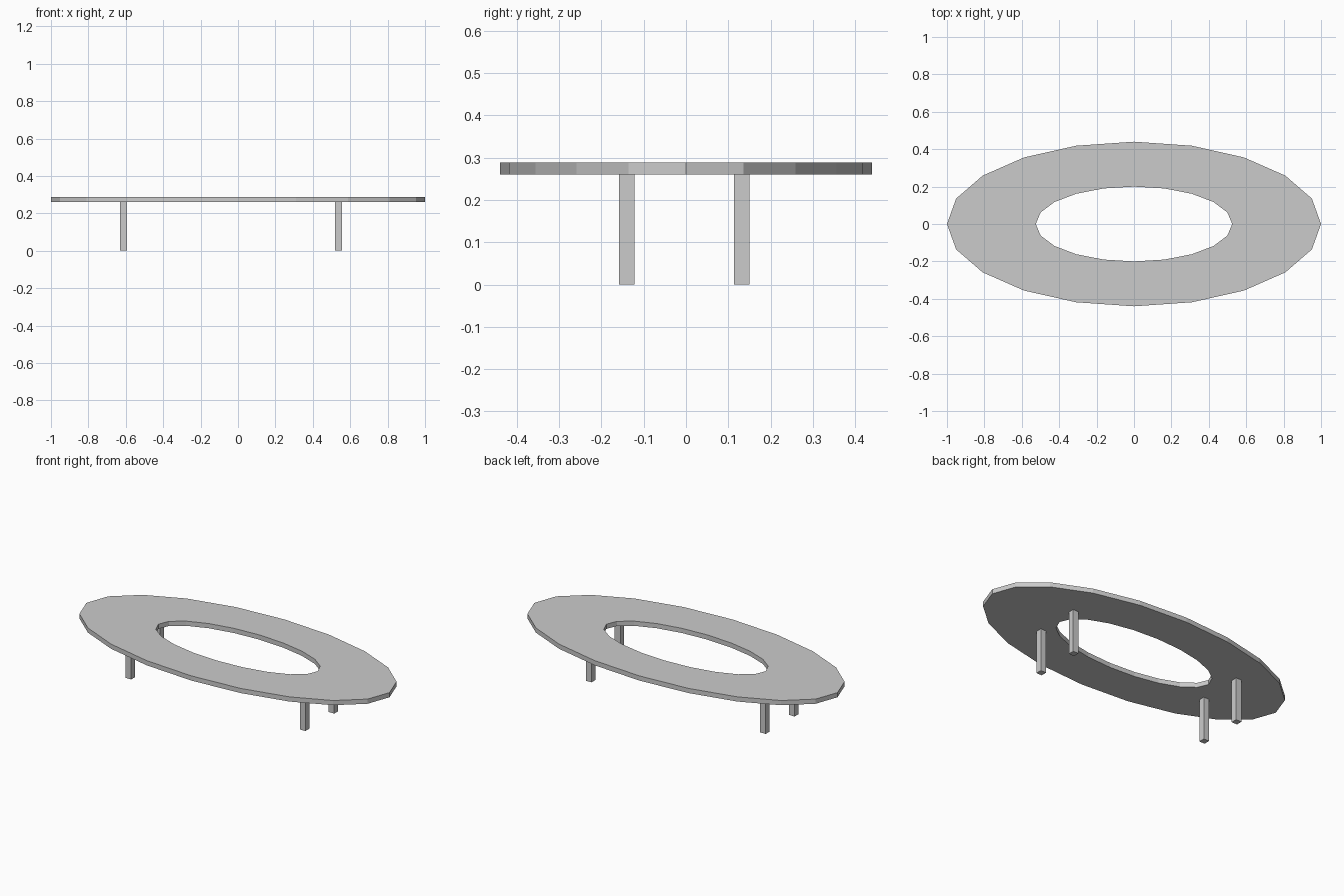
import bpy, bmesh, math

if "Cube" in bpy.data.objects:
    bpy.data.objects.remove(bpy.data.objects["Cube"])

SIDES = 20
Z_LOW, Z_HIGH = 0.26, 0.288


def add_object(name, bm):
    bmesh.ops.recalc_face_normals(bm, faces=bm.faces)
    mesh = bpy.data.meshes.new(name)
    bm.to_mesh(mesh)
    bm.free()
    obj = bpy.data.objects.new(name, mesh)
    bpy.context.collection.objects.link(obj)
    return obj


def ellipse(bm, rx, ry, z):
    return [bm.verts.new((rx * math.cos(2 * math.pi * i / SIDES),
                          ry * math.sin(2 * math.pi * i / SIDES), z))
            for i in range(SIDES)]


# Oval table top with an oval opening: four loops bridged into a closed ring
bm = bmesh.new()
loops = [ellipse(bm, rx, ry, z) for rx, ry, z in (
    (1.0, 0.44, Z_LOW), (1.0, 0.44, Z_HIGH),
    (0.525, 0.2, Z_HIGH), (0.525, 0.2, Z_LOW))]
for a, b in zip(loops, loops[1:] + loops[:1]):
    for i in range(SIDES):
        j = (i + 1) % SIDES
        bm.faces.new((a[i], a[j], b[j], b[i]))
add_object("table_top", bm)

# Four square legs, set slightly off centre
LEG = 0.037
for side, x in (("left", -0.613), ("right", 0.537)):
    for end, y in (("front", -0.14), ("back", 0.132)):
        bm = bmesh.new()
        bmesh.ops.create_cube(bm, size=1)
        bmesh.ops.scale(bm, vec=(LEG, LEG, Z_LOW), verts=bm.verts)
        leg = add_object(f"{end}_{side}_leg", bm)
        leg.location = (x, y, Z_LOW / 2)
